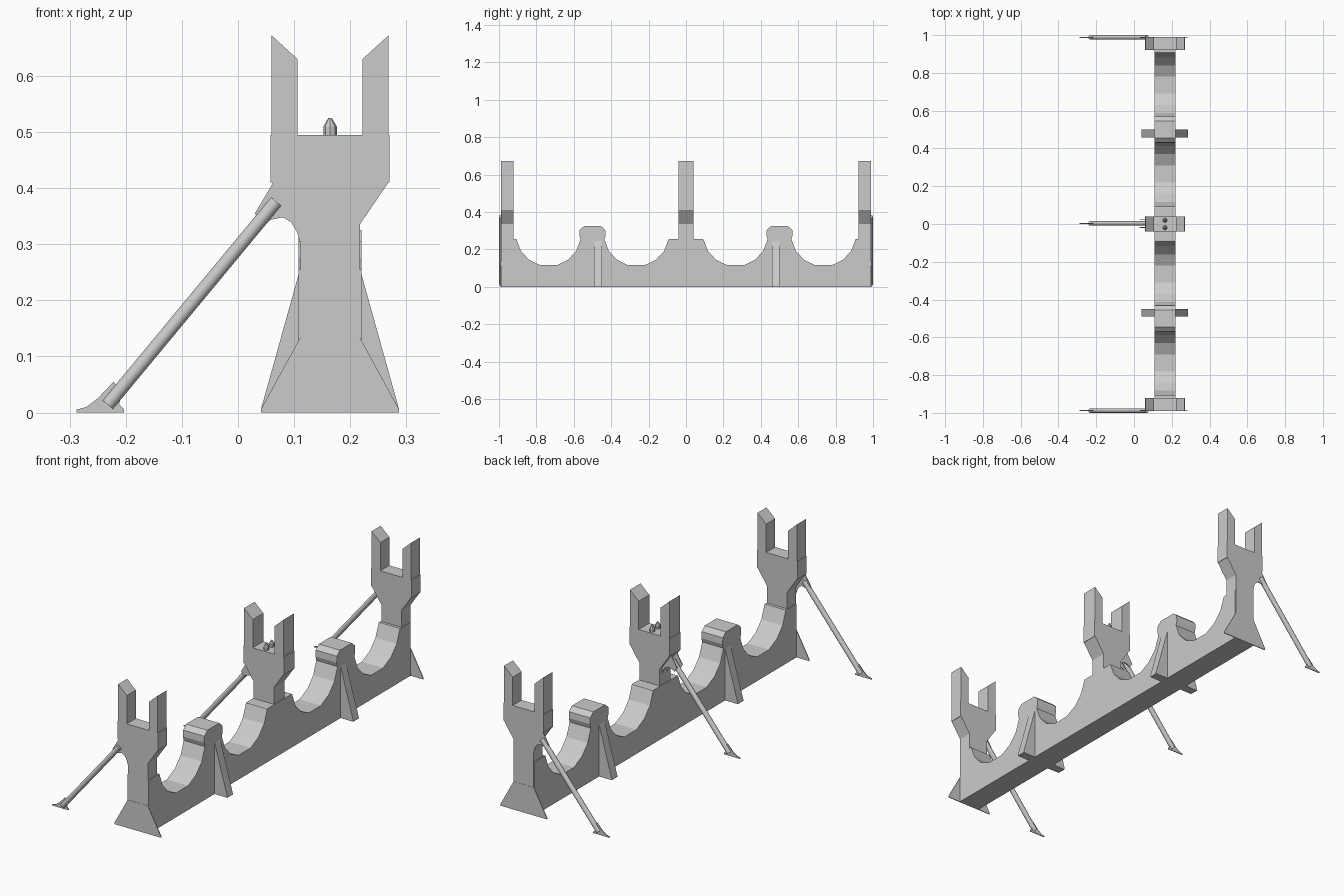
import bpy, bmesh, math
from mathutils import Vector

if "Cube" in bpy.data.objects:
    bpy.data.objects.remove(bpy.data.objects["Cube"])

CX = 0.164  # x centre of wall and towers


def prism(name, pts, lo, hi, axis='Y'):
    """Extrude a 2D profile (x,z along Y, or y,z along X) from lo to hi."""
    bm = bmesh.new()
    place = (lambda u, v, d: (u, d, v)) if axis == 'Y' else (lambda u, v, d: (d, u, v))
    f = bm.faces.new([bm.verts.new(place(u, v, lo)) for u, v in pts])
    ext = bmesh.ops.extrude_face_region(bm, geom=[f])
    move = (0, hi - lo, 0) if axis == 'Y' else (hi - lo, 0, 0)
    bmesh.ops.translate(bm, vec=move, verts=[v for v in ext['geom'] if isinstance(v, bmesh.types.BMVert)])
    bmesh.ops.recalc_face_normals(bm, faces=bm.faces)
    me = bpy.data.meshes.new(name)
    bm.to_mesh(me)
    bm.free()
    ob = bpy.data.objects.new(name, me)
    bpy.context.collection.objects.link(ob)
    return ob


def mirrored(half):
    """Close a right-hand half profile (offsets from CX) symmetrically."""
    return [(CX + u, v) for u, v in half] + [(CX - u, v) for u, v in reversed(half)]


def rod(name, a, b, r, sides):
    a, b = Vector(a), Vector(b)
    bpy.ops.mesh.primitive_cylinder_add(vertices=sides, radius=r, depth=(b - a).length, location=(a + b) / 2)
    ob = bpy.context.object
    ob.name = name
    ob.rotation_euler = (b - a).to_track_quat('Z', 'Y').to_euler()
    bpy.ops.object.shade_smooth_by_angle()


# Scalloped wall: cradle arcs, capped bumps and tower ledges
def arc(c):
    return [(c + 0.174 * math.sin(math.radians(t)), 0.284 - 0.174 * math.cos(math.radians(t)))
            for t in (-80, -58, -37, -15, 15, 37, 58, 80)]


def bump(c):
    return [(c + u, v) for u, v in ((-.066, .262), (-.07, .275), (-.068, .305), (-.045, .325),
                                    (.045, .325), (.068, .305), (.07, .275), (.066, .262))]


wall = [(-0.988, 0), (-0.988, 0.255)]
wall += arc(-0.735) + bump(-0.5) + arc(-0.265)
wall.insert(2, (-0.908, 0.255))
wall += [(-0.088, 0.255), (0.088, 0.255)]
wall += arc(0.265) + bump(0.5) + arc(0.735)
wall += [(0.908, 0.255), (0.988, 0.255), (0.988, 0)]
prism("cradle_wall", wall, CX - 0.056, CX + 0.056, 'X')

# Towers: column, flared head block and two slanted prongs
column = mirrored([(0.053, 0), (0.053, 0.335), (0.104, 0.41)])
for label, lo, hi in (("front", -0.99, -0.922), ("middle", -0.04, 0.04), ("back", 0.922, 0.99)):
    prism(label + "_column", column, lo, hi)
    prism(label + "_head", mirrored([(0.106, 0.41), (0.106, 0.495)]), lo, hi)
    for s, side in ((-1, "left"), (1, "right")):
        prong = [(CX + s * u, v) for u, v in ((.058, .494), (.104, .494), (.104, .672), (.058, .63))]
        prism(f"{label}_{side}_prong", prong, lo, hi)

# Thin flared end plates
flare = mirrored([(0.123, 0), (0.123, 0.006), (0.053, 0.134)])
for s, label in ((-1, "front"), (1, "back")):
    prism(label + "_base_plate", flare, s * 0.987, s * 0.991)

# Triangular buttresses beside the bumps
for y in (-0.47, 0.48):
    prism("buttress", mirrored([(0.123, 0), (0.123, 0.006), (0.055, 0.25)]), y - 0.021, y + 0.021)

# Diagonal struts with thin foot plates and upper brackets
foot = [(-.288, 0), (-.288, .005), (-.27, .01), (-.25, .025), (-.222, .055),
        (-.205, .035), (-.212, .015), (-.203, .006), (-.203, 0)]
bracket = [(.063, .41), (.03, .355), (.045, .335), (.06, .344), (.08, .348), (.095, .339),
           (.105, .322), (.112, .3), (.13, .3), (.13, .41)]
for y, plates in ((-0.988, (-0.988,)), (0.003, (-0.018, 0.022)), (0.988, (0.988,))):
    rod("strut", (-0.232, y, 0.014), (0.068, y, 0.376), 0.012, 16)
    prism("strut_foot", foot, y - 0.002, y + 0.002)
    for p in plates:
        prism("strut_bracket", bracket, p - 0.002, p + 0.002)

# Pointed pegs on the middle tower
for y in (-0.02, 0.02):
    rod("peg", (CX, y, 0.49), (CX, y, 0.51), 0.012, 8)
    bpy.ops.mesh.primitive_cone_add(vertices=8, radius1=0.012, radius2=0.003, depth=0.015,
                                    location=(CX, y, 0.5175))
    bpy.context.object.name = "peg_tip"
